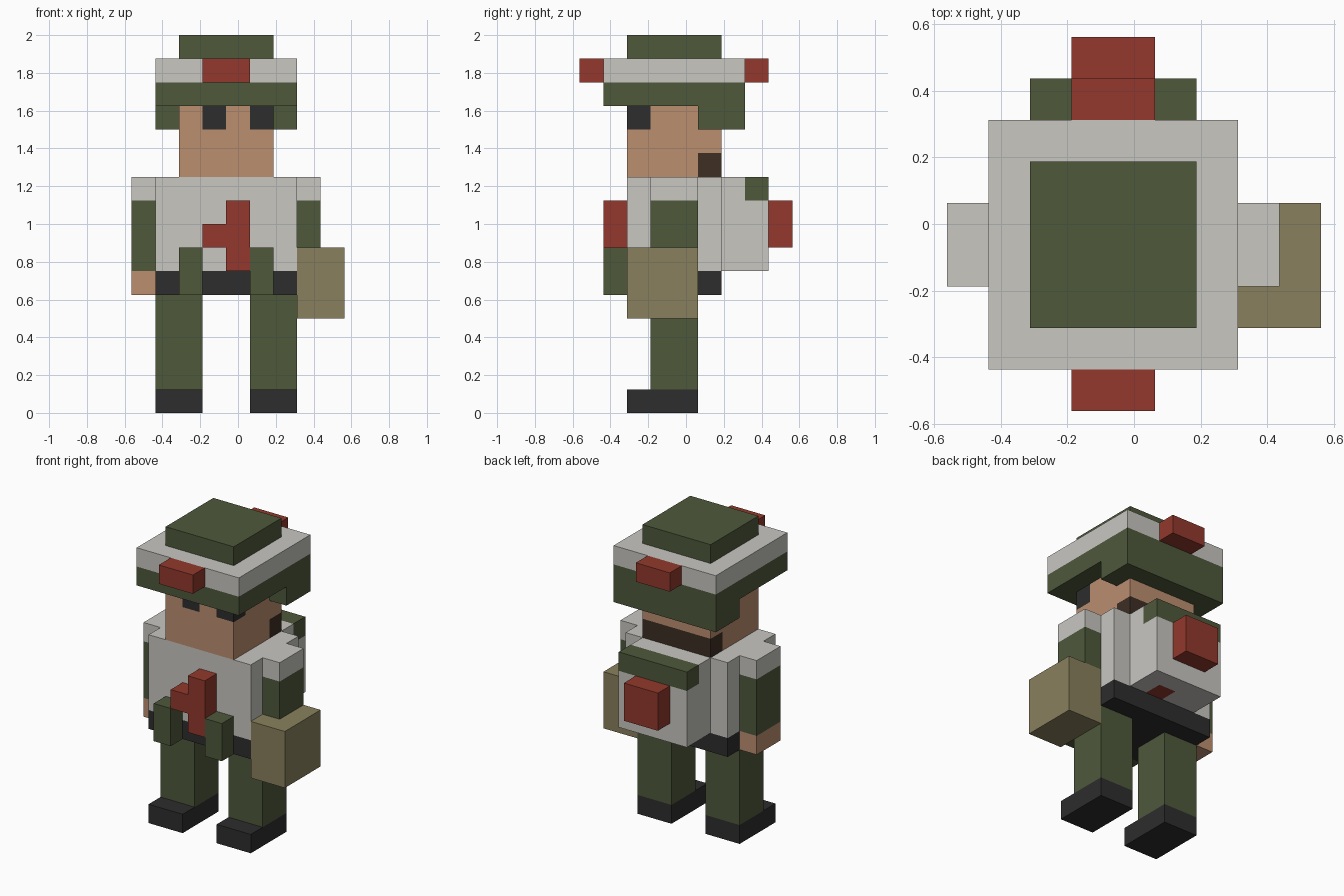
import bpy, bmesh
from mathutils import Vector

if "Cube" in bpy.data.objects:
    bpy.data.objects.remove(bpy.data.objects["Cube"])

U = 0.125                              # one block
ORIGIN = Vector((-4.5, -4.5, 0.0))     # block grid corner, in blocks


def material(name, r, g, b):
    lin = [((c / 255 + 0.055) / 1.055) ** 2.4 for c in (r, g, b)]
    m = bpy.data.materials.new(name)
    m.diffuse_color = (*lin, 1.0)
    m.use_nodes = True
    m.node_tree.nodes["Principled BSDF"].inputs["Base Color"].default_value = m.diffuse_color
    return m


GREEN = material("olive green", 78, 88, 59)
GREY = material("light grey", 200, 199, 193)
RED = material("brick red", 147, 57, 45)
SKIN = material("skin", 187, 142, 112)
DARK = material("charcoal", 45, 45, 45)
TAN = material("khaki tan", 137, 128, 93)
BROWN = material("dark brown", 61, 46, 36)


def block(name, x, y, z, *mats, cuts=(), rule=None):
    """Box spanning block ranges; cuts = (axis, position) give extra edges,
    rule(face centre in blocks, normal) picks the material index."""
    lo, hi = Vector((x[0], y[0], z[0])), Vector((x[1], y[1], z[1]))
    bm = bmesh.new()
    bmesh.ops.create_cube(bm, size=1.0)
    for v in bm.verts:
        v.co = (lo + hi) / 2 + v.co * (hi - lo)
    for axis, pos in cuts:
        n = Vector((0, 0, 0))
        n[axis] = 1
        bmesh.ops.bisect_plane(bm, geom=bm.verts[:] + bm.edges[:] + bm.faces[:],
                               plane_co=n * pos, plane_no=n)
    bm.normal_update()
    if rule:
        for f in bm.faces:
            f.material_index = rule(f.calc_center_median(), f.normal)
    for v in bm.verts:
        v.co = (v.co + ORIGIN) * U
    me = bpy.data.meshes.new(name)
    bm.to_mesh(me)
    bm.free()
    for m in mats:
        me.materials.append(m)
    ob = bpy.data.objects.new(name, me)
    bpy.context.collection.objects.link(ob)
    return ob


# Legs and boots
for side, x in (("left", 1), ("right", 5)):
    block(side + "_boot", (x, x + 2), (2, 5), (0, 1), DARK)
    block(side + "_leg", (x, x + 2), (3, 5), (1, 5), GREEN)

# Belt, torso and front pouches
block("belt", (1, 7), (2, 6), (5, 6), DARK)
block("torso", (1, 7), (2, 6), (6, 10), GREY)
for side, x in (("left", 2), ("right", 5)):
    block(side + "_belt_pouch", (x, x + 1), (1, 2), (5, 7), GREEN)

# Red chest piece
block("chest_piece_upright", (4, 5), (1, 2), (6, 9), RED)
block("chest_piece_arm", (3, 4), (1, 2), (7, 8), RED)

# Arms: the right hand is hidden inside the carried bag
for side, x, bottom in (("left", 0, 6), ("right", 7, 7)):
    block(side + "_shoulder", (x, x + 1), (3, 5), (9, 10), GREY)
    block(side + "_sleeve", (x, x + 1), (3, 5), (bottom, 9), GREEN)
block("left_hand", (0, 1), (3, 5), (5, 6), SKIN)
block("carried_bag", (7, 9), (2, 5), (4, 7), TAN)


# Backpack with green top flap and a small red patch beneath
def pack_rule(c, n):
    if c.z > 9 and c.y > 7:
        return 1
    if n.z < -0.5 and 4 < c.x < 5 and c.y < 7:
        return 2
    return 0


block("backpack", (2, 6), (6, 8), (6, 10), GREY, GREEN, RED,
      cuts=((0, 4), (0, 5), (1, 7), (2, 9)), rule=pack_rule)
block("backpack_pocket", (3, 5), (8, 9), (7, 9), RED)


# Head with eyes and hair coloured on cut faces
def head_rule(c, n):
    if c.z > 12 and c.y < 3 and n.z < 0.5 and (3 < c.x < 4 or c.x > 5):
        return 1
    if c.z < 11 and c.y > 5:
        return 2
    return 0


block("head", (2, 6), (2, 6), (10, 13), SKIN, DARK, BROWN,
      cuts=((0, 3), (0, 4), (0, 5), (1, 3), (1, 5), (2, 11), (2, 12)),
      rule=head_rule)

# Hat: neck flap, brim, band, crown and two badges
block("hat_neck_flap", (1, 7), (5, 7), (12, 13), GREEN)
block("hat_brim", (1, 7), (1, 7), (13, 14), GREEN)
block("hat_band", (1, 7), (1, 7), (14, 15), GREY)
block("hat_crown", (2, 6), (2, 6), (15, 16), GREEN)
for side, y in (("front", 0), ("back", 7)):
    block("hat_" + side + "_badge", (3, 5), (y, y + 1), (14, 15), RED)
